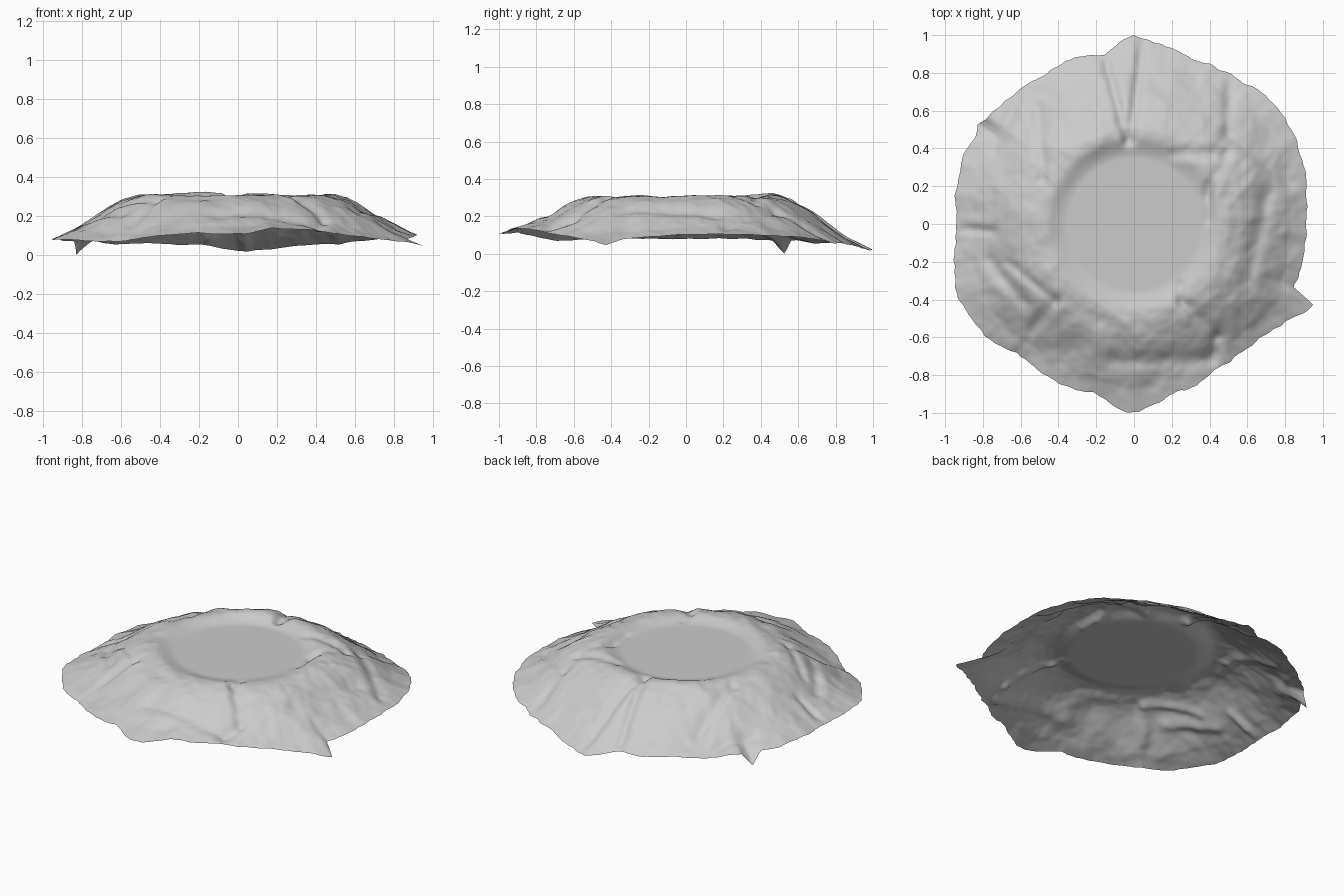
import bpy, bmesh, math
from mathutils import Vector, noise

if "Cube" in bpy.data.objects:
    bpy.data.objects.remove(bpy.data.objects["Cube"])

SEG, RINGS = 400, 90
DISC = 0.38

# rim: angle in degrees, radius, height
RIM = [(0, .91, .10), (20, .95, .10), (35, .98, .09), (45, .97, .08), (58, .94, .06),
       (70, .93, .05), (80, .95, .03), (90, 1.0, .02), (100, .91, .05), (110, .94, .05),
       (120, .92, .06), (132, .93, .06), (144, .96, .07), (147.6, .985, .0), (151, .96, .07),
       (160, .97, .08), (180, .94, .08), (190, .96, .08), (200, 1.01, .08), (217, .99, .07),
       (228, .92, .07), (245, .93, .10), (257, .92, .11), (268, 1.0, .11), (272, .99, .11),
       (281, .93, .14), (293, .90, .13), (303, .88, .11), (318, .90, .09), (330, .98, .07),
       (335.6, 1.05, .05), (338.5, .91, .08), (345, .91, .09), (360, .91, .10)]
# fall of the sheet from the disc edge (0) to the rim (1)
FALL = [(0, 1), (.12, 1), (.22, .98), (.35, .88), (.5, .69), (.67, .42), (.83, .18), (1, 0)]
# sharp folds: start, end, depth, width
FOLDS = [((-.16, .86), (-.05, .44), .016, .03), ((.03, .95), (-.03, .46), .018, .035),
         ((.23, -.32), (.24, -.42), .008, .03), ((.24, -.42), (.42, -.6), .010, .035),
         ((.42, -.6), (.40, -.72), .014, .04), ((-.78, -.2), (-.6, -.42), .014, .04),
         ((-.66, -.22), (-.42, -.42), .010, .03), ((-.53, -.57), (-.4, -.42), .012, .04),
         ((-.52, .6), (-.5, .25), .013, .04), ((-.72, .4), (-.6, .68), .014, .04),
         ((.40, .03), (.41, .2), .010, .035), ((.22, .36), (.48, .36), .012, .04),
         ((.4, .15), (.5, .35), .010, .04), ((.5, .45), (.82, .2), .015, .045),
         ((.62, -.3), (.72, .15), .014, .045), ((-.9, -.04), (-.76, -.05), .012, .03),
         ((-.1, -.74), (.4, -.74), .012, .05), ((.5, .8), (.48, .5), .011, .035)]


def lerp_table(table, x, col=1):
    for a, b in zip(table, table[1:]):
        if x <= b[0]:
            return a[col] + (b[col] - a[col]) * (x - a[0]) / (b[0] - a[0])
    return table[-1][col]


def smooth(x, a, b):
    t = min(1, max(0, (x - a) / (b - a)))
    return t * t * (3 - 2 * t)


def fold_height(p):
    h = 0
    for a, b, depth, width in FOLDS:
        a, b = Vector(a), Vector(b)
        d = b - a
        t = min(1, max(0, (p - a).dot(d) / d.length_squared))
        off = p - (a + d * t)
        if off.length < width * 3:
            side = d.normalized().cross(off)
            h -= depth * math.exp(-(off.length / width) ** 2) * (1 + 1.2 * side / width)
    return h


def wrinkles(p, ang, r):
    # broad billows, pleats, sharp creases and fine crumples
    q = Vector((p.x, p.y, 0))
    broad = noise.noise(q * 2.7 + Vector((3, 1, 5))) * .012
    pleat = noise.noise(Vector((math.cos(ang) * 3.5, math.sin(ang) * 3.5, r * 1.2))) * .010
    ridge = (.3 - abs(noise.noise(q * 5 + Vector((7, 2, 1))))) * .016
    fine = noise.noise(q * 11) * .006 + noise.noise(q * 22) * .003
    return broad + pleat + ridge + fine


def rim_data(i):
    deg = 360 * i / SEG
    sharp = [lerp_table(RIM, deg, c) for c in (1, 2)]
    # neighbours averaged, so that the rim points fade out inwards
    soft = [sum(lerp_table(RIM, (deg + k * 3) % 360, c) for k in range(-5, 6)) / 11 for c in (1, 2)]
    return sharp, soft


def sheet_point(i, j, rim):
    ang = 2 * math.pi * i / SEG
    (edge, low), (edge_in, low_in) = rim
    direction = Vector((math.cos(ang), math.sin(ang)))
    t = j / RINGS
    tip = t ** 10
    ragged = noise.noise(Vector((*(direction * 9), 4))) * .012 + noise.noise(Vector((*(direction * 22), 1))) * .008
    r = edge_in * t + (edge - edge_in + ragged) * tip
    p = direction * r
    u = max(0, (t - DISC / edge_in) / (1 - DISC / edge_in))
    base = low_in + (low - low_in) * tip
    top = .308 + .008 * smooth(p.y, -.2, .5)
    z = base + (top - base) * lerp_table(FALL, u)
    # sunken disc with a raised rim around it
    z -= (top - .282) * (1 - smooth(r, .35, .48))
    outer = 1 - .6 * smooth(u, .8, 1)
    z += smooth(r, .37, .55) * outer * wrinkles(p, ang, r)
    z += smooth(r, .34, .42) * outer * fold_height(p)
    return (p.x, p.y, max(z, 0))


# draped sheet, open underneath
bm = bmesh.new()
centre = bm.verts.new((0, 0, .282))
rims = [rim_data(i) for i in range(SEG)]
rings = [[bm.verts.new(sheet_point(i, j, rims[i])) for i in range(SEG)] for j in range(1, RINGS + 1)]
for i in range(SEG):
    k = (i + 1) % SEG
    bm.faces.new((centre, rings[0][i], rings[0][k]))
    for a, b in zip(rings, rings[1:]):
        bm.faces.new((a[i], b[i], b[k], a[k]))
mesh = bpy.data.meshes.new("draped_sheet")
bm.to_mesh(mesh)
bm.free()
sheet = bpy.data.objects.new("draped_sheet", mesh)
bpy.context.collection.objects.link(sheet)
mesh.polygons.foreach_set("use_smooth", [True] * len(mesh.polygons))
